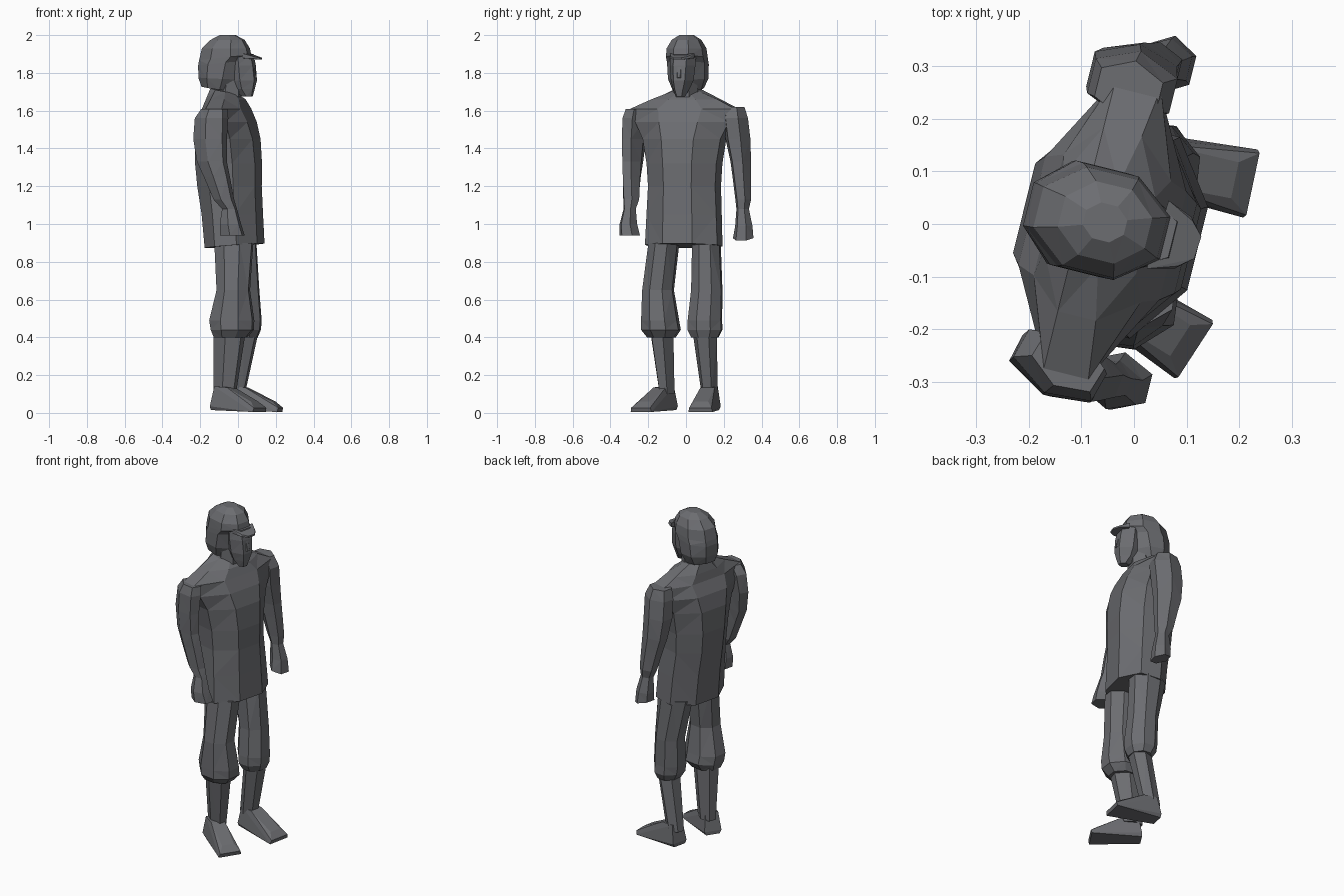
import bpy, bmesh, math
from mathutils import Vector, Matrix

grey = bpy.data.materials.new("dark_grey")
grey.diffuse_color = (0.15, 0.153, 0.165, 1)


def finish(name, bm):
    bmesh.ops.triangulate(bm, faces=bm.faces[:])
    bmesh.ops.recalc_face_normals(bm, faces=bm.faces[:])
    me = bpy.data.meshes.new(name)
    bm.to_mesh(me)
    bm.free()
    me.materials.append(grey)
    ob = bpy.data.objects.new(name, me)
    bpy.context.collection.objects.link(ob)


def loft(name, rings, n=8, yaw=0.0, yaw_top=None):
    """rings: (x, y, z, half depth, half width[, slope of z over depth])"""
    unit = [(math.cos((i + .5) * math.tau / n), math.sin((i + .5) * math.tau / n)) for i in range(n)]
    mx, my = max(p[0] for p in unit), max(p[1] for p in unit)
    yaw_top = yaw if yaw_top is None else yaw_top
    bm = bmesh.new()
    loops = []
    for k, (x, y, z, rx, ry, *s) in enumerate(rings):
        slope = s[0] if s else 0
        turn = yaw + (yaw_top - yaw) * k / (len(rings) - 1)
        rot = Matrix.Rotation(math.radians(turn), 3, 'Z')
        loops.append([bm.verts.new(Vector((x, y, z)) + rot @ Vector(
            (a / mx * rx, b / my * ry, slope * a / mx * rx))) for a, b in unit])
    for lo, hi in zip(loops, loops[1:]):
        for i in range(n):
            j = (i + 1) % n
            bm.faces.new((lo[i], lo[j], hi[j], hi[i]))
    bm.faces.new(loops[0])
    bm.faces.new(loops[-1])
    finish(name, bm)


def hull(name, origin, yaw, points):
    """Convex block; points are mirrored across the local depth axis."""
    rot = Matrix.Rotation(math.radians(yaw), 3, 'Z')
    bm = bmesh.new()
    for x, y, z in points:
        for s in (-1, 1):
            bm.verts.new(Vector(origin) + rot @ Vector((x, y * s, z)))
    bmesh.ops.convex_hull(bm, input=bm.verts[:])
    loose = [v for v in bm.verts if not v.link_faces]
    bmesh.ops.delete(bm, geom=loose, context='VERTS')
    finish(name, bm)


# jacket, twisted slightly towards the figure's right, sloping out to the shoulders
loft("jacket", [
    (-.018, -.012, .885, .143, .197, .08), (-.03, -.01, 1.05, .148, .19), (-.045, -.008, 1.2, .157, .183),
    (-.05, -.008, 1.32, .163, .19), (-.055, -.008, 1.45, .158, .212), (-.06, -.008, 1.54, .138, .255),
    (-.06, -.008, 1.61, .105, .285), (-.065, 0, 1.66, .09, .18), (-.075, .003, 1.705, .065, .08, -.2)], 8, -14)
loft("neck", [(-.06, 0, 1.6, .07, .075), (-.045, -.005, 1.76, .06, .065)], 6, -14)

# arms ending in flared hands
loft("right_arm", [
    (-.03, -.298, .94, .06, .056), (-.04, -.305, 1.0, .052, .048), (-.045, -.298, 1.08, .036, .034),
    (-.075, -.29, 1.13, .05, .045), (-.112, -.287, 1.25, .065, .048), (-.138, -.282, 1.33, .076, .05),
    (-.148, -.275, 1.45, .086, .055), (-.14, -.268, 1.56, .085, .06), (-.125, -.262, 1.61, .065, .052)], 6, -14, -32)
loft("left_arm", [
    (.065, .303, .925, .048, .056, -.25), (.06, .306, .99, .046, .047), (.05, .3, 1.08, .034, .034),
    (.04, .303, 1.13, .048, .043), (.02, .295, 1.25, .062, .05), (.005, .29, 1.33, .072, .056),
    (-.005, .275, 1.45, .08, .068), (-.003, .262, 1.56, .08, .068), (-.01, .255, 1.62, .06, .056)], 6, -14)

# trousers, gathered below the knee, with lower legs
loft("right_trouser", [
    (-.04, -.13, .40, .085, .072), (-.03, -.133, .44, .11, .1), (-.033, -.137, .49, .115, .095),
    (-.025, -.148, .65, .085, .08), (-.022, -.117, .9, .1, .077)], 8, -8)
loft("left_trouser", [
    (.042, .1, .40, .06, .07), (.038, .1, .44, .08, .09), (.036, .1, .49, .086, .088),
    (.03, .11, .65, .08, .08), (-.005, .108, .9, .1, .072)], 8, -6)
loft("right_calf", [(-.07, -.1, .1, .055, .042), (-.045, -.127, .42, .078, .064)], 6, -20)
loft("left_calf", [(-.015, .125, .1, .048, .044), (.045, .1, .42, .056, .065)], 6, -13)

# boots
boot = [(0, .04, .01), (.28, .066, .0), (.0, .05, .03), (.285, .06, .022), (.25, .035, .055),
        (.02, .038, .135), (.1, .038, .13)]
hull("right_boot", (-.122, -.085, .005), -33, boot)
hull("left_boot", (-.053, .135, .005), -12, boot)

# head: hair flowing out of the cap, face, visor
loft("cap_and_hair", [
    (-.11, .012, 1.715, .078, .078, -.15), (-.1, .012, 1.77, .103, .1, -.05), (-.088, .01, 1.85, .116, .102, .1),
    (-.068, .005, 1.88, .132, .101, .1), (-.064, .003, 1.93, .121, .096), (-.055, .003, 1.975, .085, .072),
    (-.055, .003, 2.0, .04, .035)], 8, -14)
loft("face", [
    (.05, -.03, 1.675, .025, .026), (.03, -.025, 1.715, .055, .045), (.025, -.02, 1.76, .07, .062),
    (.02, -.018, 1.84, .068, .07), (.015, -.015, 1.9, .06, .07)], 6, -14)
hull("nose", (.085, -.035, 1.77), -14, [(0, .018, 0), (.013, .006, .005), (0, .01, .07)])
hull("visor", (.045, -.02, 1.878), -18, [
    (0, .068, .0), (0, .068, .025), (.05, .052, -.002), (.055, .045, .008), (.08, .022, -.008), (.08, .022, .002)])
